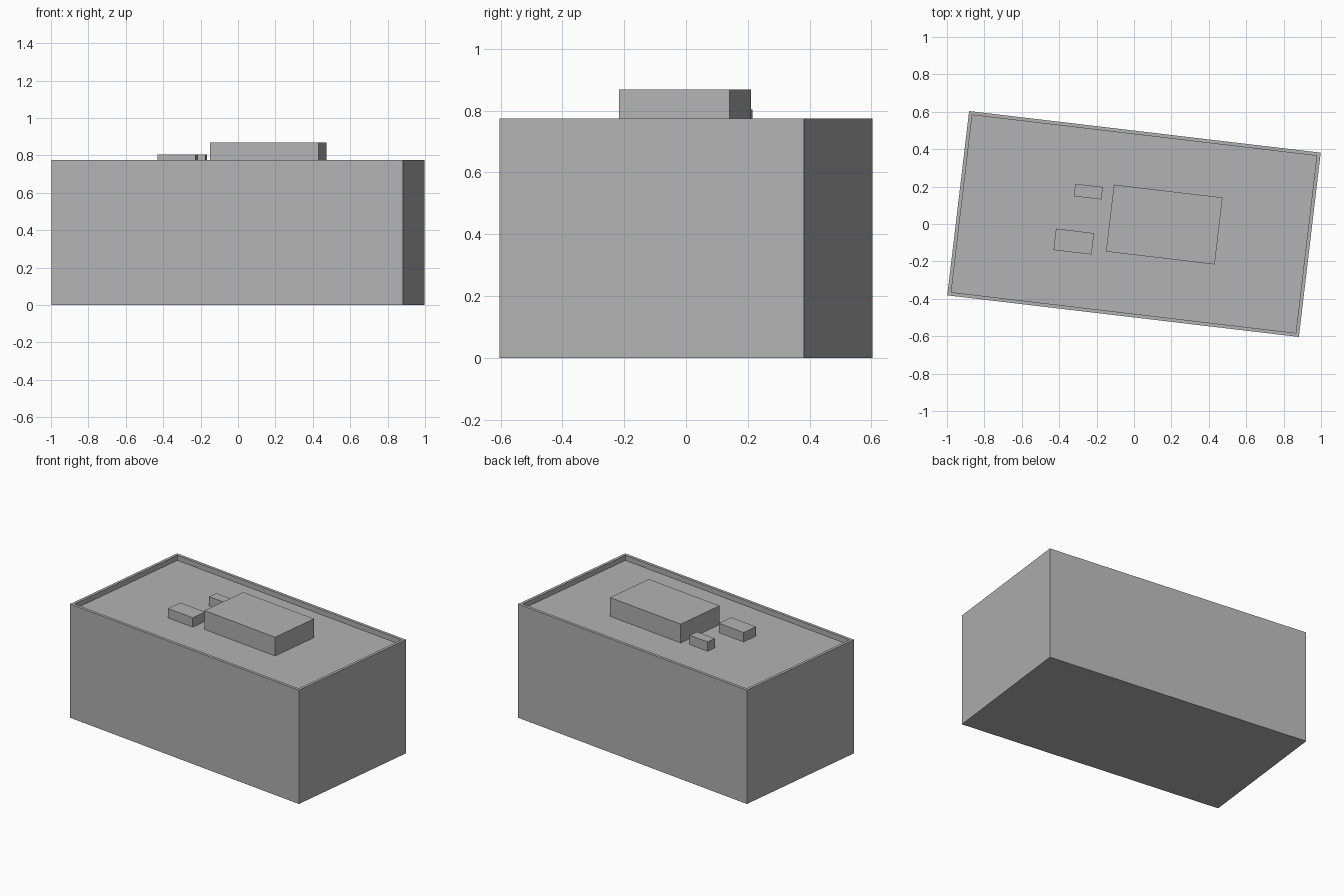
import bpy
import bmesh
from math import radians
from mathutils import Matrix, Vector

cube = bpy.data.objects.get("Cube")
if cube:
    bpy.data.objects.remove(cube, do_unlink=True)

TURN = Matrix.Rotation(radians(-6.75), 4, 'Z')
WALL_TOP, ROOF, RIM = 0.775, 0.74, 0.027

grey = bpy.data.materials.new("concrete_grey")
grey.use_nodes = True
colour = (0.45, 0.45, 0.45, 1)
grey.diffuse_color = colour
grey.node_tree.nodes["Principled BSDF"].inputs["Base Color"].default_value = colour


def block(name, centre, size, bottom, top, parapet=False):
    """Box turned with the building; a parapet gives it a sunken roof."""
    bm = bmesh.new()
    bmesh.ops.create_cube(bm, size=1)
    bmesh.ops.scale(bm, vec=(*size, top - bottom), verts=bm.verts)
    if parapet:
        bm.normal_update()
        roof = max(bm.faces, key=lambda f: f.normal.z)
        bmesh.ops.inset_region(bm, faces=[roof], thickness=RIM)
        # Pull the roof down with its own walls
        made = bmesh.ops.extrude_discrete_faces(bm, faces=[roof])["faces"]
        bmesh.ops.translate(bm, vec=(0, 0, ROOF - WALL_TOP), verts=made[0].verts)
        bmesh.ops.remove_doubles(bm, verts=bm.verts, dist=0.0001)
        bmesh.ops.recalc_face_normals(bm, faces=bm.faces)
    place = Matrix.Translation(Vector((*centre, (bottom + top) / 2)))
    bmesh.ops.transform(bm, matrix=place @ TURN, verts=bm.verts)
    mesh = bpy.data.meshes.new(name)
    bm.to_mesh(mesh)
    bm.free()
    mesh.materials.append(grey)
    obj = bpy.data.objects.new(name, mesh)
    bpy.context.collection.objects.link(obj)


# Main building with parapet
block("building", (0, 0), (1.893, 0.992), 0, WALL_TOP, parapet=True)

# Rooftop plant room and equipment boxes
block("plant_room", (0.162, -0.003), (0.585, 0.36), ROOF, 0.868)
block("roof_unit_large", (-0.322, -0.094), (0.205, 0.115), ROOF, 0.804)
block("roof_unit_small", (-0.244, 0.173), (0.148, 0.067), ROOF, 0.804)
